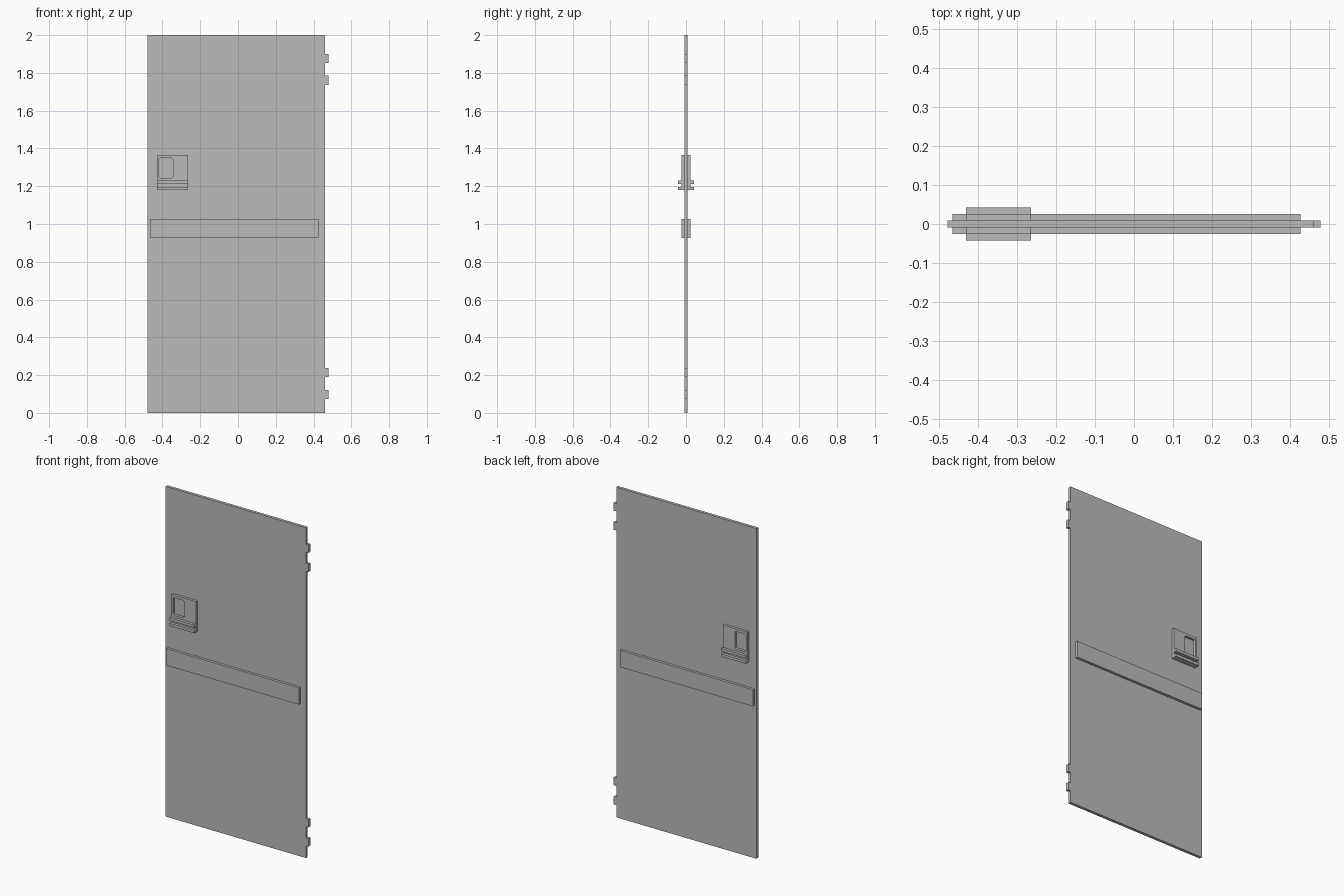
import bpy
import bmesh

if "Cube" in bpy.data.objects:
    bpy.data.objects.remove(bpy.data.objects["Cube"], do_unlink=True)

grey = bpy.data.materials.new("plain grey")
grey.use_nodes = True
colour = (0.5, 0.5, 0.5, 1)
grey.diffuse_color = colour
grey.node_tree.nodes["Principled BSDF"].inputs["Base Color"].default_value = colour


def box(name, x, z, half_depth, corner=0):
    """Box from x and z ranges, centred on y; corner rounds the upright outline."""
    bm = bmesh.new()
    bmesh.ops.create_cube(bm, size=1)
    for v in bm.verts:
        v.co.x = x[0] if v.co.x < 0 else x[1]
        v.co.y *= 2 * half_depth
        v.co.z = z[0] if v.co.z < 0 else z[1]
    if corner:
        along_y = [e for e in bm.edges
                   if abs(e.verts[0].co.y - e.verts[1].co.y) > half_depth]
        bmesh.ops.bevel(bm, geom=along_y, offset=corner, segments=3,
                        profile=0.5, affect='EDGES')
    bmesh.ops.recalc_face_normals(bm, faces=bm.faces)
    mesh = bpy.data.meshes.new(name)
    bm.to_mesh(mesh)
    bm.free()
    mesh.materials.append(grey)
    obj = bpy.data.objects.new(name, mesh)
    bpy.context.collection.objects.link(obj)
    return obj


# Door leaf
SLAB, RAISED, LEDGE = 0.009, 0.025, 0.042
box("door_panel", (-0.478, 0.461), (0, 2), SLAB)

# Push bar on both faces
box("cross_bar", (-0.465, 0.426), (0.926, 1.027), RAISED)

# Hinge knuckles in two pairs
for name, base in (("lower", 0.074), ("upper", 1.737)):
    for i, lift in enumerate((0, 0.116)):
        z = base + lift
        box(f"{name}_hinge_{i + 1}", (0.461, 0.478), (z, z + 0.048), SLAB)

# Lock plate with a recessed window reaching down to the door leaf
plate_x = (-0.43, -0.264)
plate = box("lock_plate", plate_x, (1.18, 1.365), RAISED)
cutter = box("window_cutter", (-0.419, -0.345), (1.243, 1.349), 0.1, 0.008)
cutter.hide_render = True
cut = plate.modifiers.new("window", 'BOOLEAN')
cut.operation = 'DIFFERENCE'
cut.solver = 'EXACT'
cut.object = cutter
bpy.context.view_layer.objects.active = plate
bpy.ops.object.modifier_apply(modifier=cut.name)
bpy.data.objects.remove(cutter, do_unlink=True)

# Two ledges across the bottom of the lock plate
box("upper_ledge", plate_x, (1.213, 1.23), LEDGE)
box("lower_ledge", plate_x, (1.18, 1.197), LEDGE)
